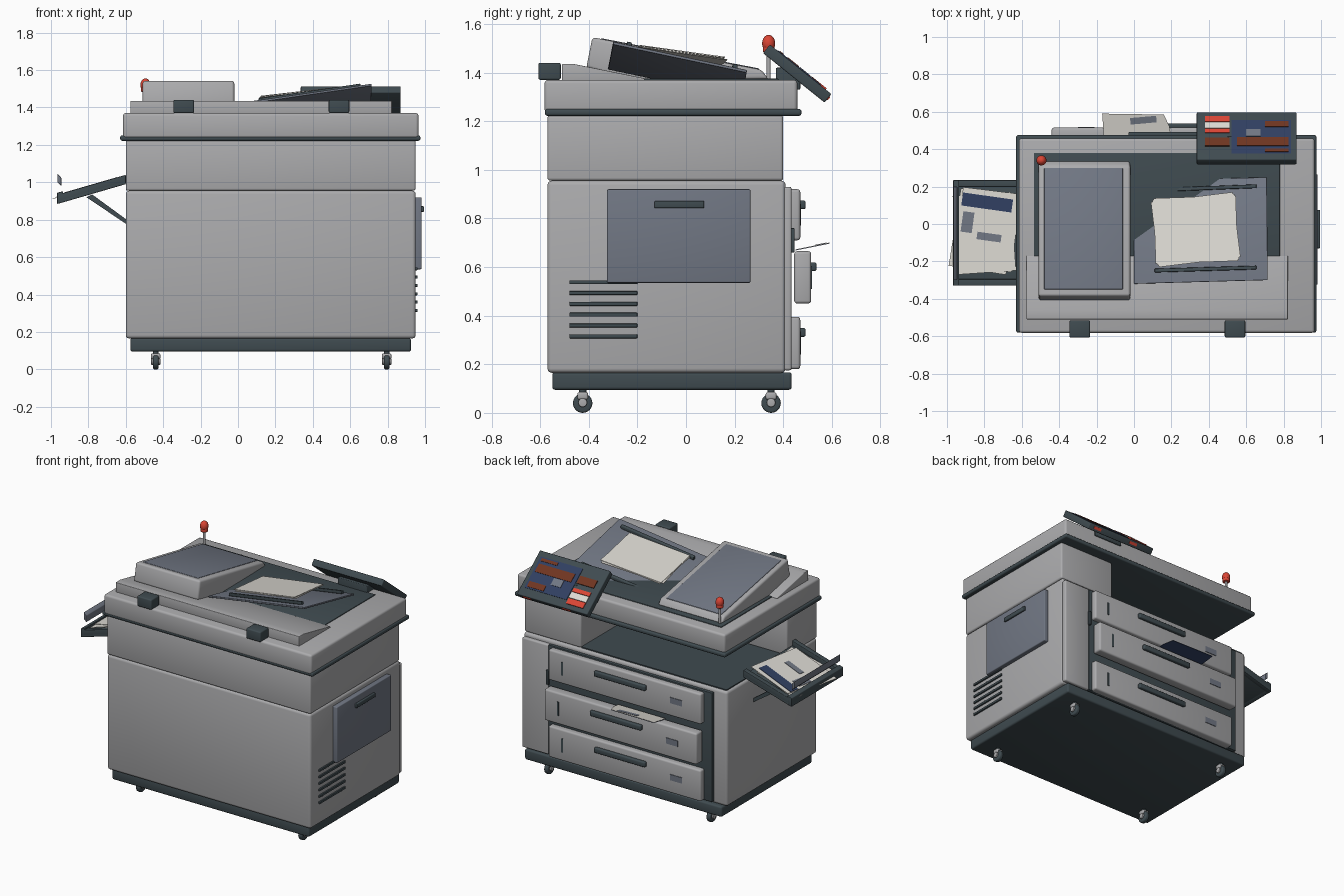
import bpy, bmesh, math
from mathutils import Matrix, Vector

cube = bpy.data.objects.get("Cube")
if cube:
    bpy.data.objects.remove(cube, do_unlink=True)


def colour(name, *rgb):
    m = bpy.data.materials.new(name)
    m.use_nodes = True
    m.diffuse_color = (*rgb, 1)
    m.node_tree.nodes["Principled BSDF"].inputs["Base Color"].default_value = (*rgb, 1)
    return m


GREY = colour("light grey", .41, .41, .42)
DARK = colour("dark slate", .05, .07, .08)
BLUE = colour("blue grey", .165, .185, .23)
CREAM = colour("paper cream", .72, .70, .65)
NAVY = colour("navy", .03, .05, .12)
RUST = colour("rust brown", .16, .035, .015)
RED = colour("signal red", .70, .06, .035)


def finish(name, bm, mat, bevel=0, mtx=None):
    bmesh.ops.recalc_face_normals(bm, faces=bm.faces)
    if bevel:
        edges = [e for e in bm.edges if e.calc_face_angle(0) > .5]
        bmesh.ops.bevel(bm, geom=edges, offset=bevel, segments=3, profile=.5,
                        affect='EDGES', clamp_overlap=True)
    if mtx:
        bm.transform(mtx)
    me = bpy.data.meshes.new(name)
    bm.to_mesh(me)
    bm.free()
    me.materials.append(mat)
    ob = bpy.data.objects.new(name, me)
    bpy.context.collection.objects.link(ob)
    bpy.ops.object.select_all(action='DESELECT')
    ob.select_set(True)
    bpy.context.view_layer.objects.active = ob
    bpy.ops.object.shade_smooth_by_angle(angle=math.radians(35))
    return ob


def solid(name, lower, upper, mat, bevel=0, mtx=None):
    """Closed solid between two matching outlines."""
    bm = bmesh.new()
    a = [bm.verts.new(p) for p in lower]
    b = [bm.verts.new(p) for p in upper]
    bm.faces.new(a)
    bm.faces.new(b)
    for i in range(len(a)):
        j = (i + 1) % len(a)
        bm.faces.new((a[i], a[j], b[j], b[i]))
    return finish(name, bm, mat, bevel, mtx)


def rect(x0, x1, y0, y1):
    return [(x0, y0), (x1, y0), (x1, y1), (x0, y1)]


def box(name, x, y, z, mat, bevel=0, mtx=None):
    r = rect(*x, *y)
    return solid(name, [(*p, z[0]) for p in r], [(*p, z[1]) for p in r], mat, bevel, mtx)


def slab(name, pts, height, t, mat, bevel=0):
    """Plate following the sloped surface height(x, y)."""
    return solid(name, [(x, y, height(x, y)) for x, y in pts],
                 [(x, y, height(x, y) + t) for x, y in pts], mat, bevel)


def side_profile(name, yz, x0, x1, mat, bevel=0):
    return solid(name, [(x0, *p) for p in yz], [(x1, *p) for p in yz], mat, bevel)


def cylinder(name, at, r, depth, mat, axis='Z', bevel=0):
    bm = bmesh.new()
    bmesh.ops.create_cone(bm, cap_ends=True, segments=24, radius1=r, radius2=r, depth=depth)
    rot = Matrix.Rotation(math.pi / 2, 4, 'Y') if axis == 'X' else Matrix()
    return finish(name, bm, mat, bevel, Matrix.Translation(at) @ rot)


def turned(cx, cy, w, h, degrees):
    c, s = math.cos(math.radians(degrees)), math.sin(math.radians(degrees))
    return [(cx + x * c - y * s, cy + x * s + y * c)
            for x, y in rect(-w / 2, w / 2, -h / 2, h / 2)]


# Casters
for x in (-.44, .795):
    for y in (-.425, .35):
        cylinder("caster_wheel", (x, y, .04), .04, .03, DARK, 'X', .008)
        cylinder("caster_hub", (x, y, .042), .018, .05, GREY, 'X', .004)
        box("caster_fork", (x - .025, x + .025), (y - .022, y + .022), (.055, .085), GREY, .008)
        cylinder("caster_stem", (x, y, .09), .015, .03, DARK)

# Cabinet
box("plinth", (-.575, .925), (-.55, .435), (.095, .167), DARK, .012)
box("lower_cabinet", (-.6, .95), (-.57, .41), (.165, .955), GREY, .018)
elbow = [(-.6, -.57), (.95, -.57), (.95, .4), (.52, .4), (.52, -.24), (-.6, -.24)]
solid("upper_cabinet", [(*p, .955) for p in elbow], [(*p, 1.225) for p in elbow], GREY, .012)
box("output_floor", (-.585, .52), (-.24, .395), (.955, .962), DARK)

# Side hatch and vents
box("side_hatch", (.94, .982), (-.325, .265), (.535, .92), BLUE, .006)
box("hatch_handle", (.975, .995), (-.13, .075), (.842, .872), DARK, .005)
for i in range(6):
    z = .315 + i * .0445
    box("side_vent", (.945, .96), (-.48, -.2), (z - .008, z + .008), DARK, .003)

# Drawers
box("drawer_backing", (-.5, .745), (.4, .432), (.18, .93), DARK, .004)
box("rear_door", (.745, .945), (.4, .435), (.175, .93), GREY, .01)
box("rear_door_grip", (.735, .755), (.425, .447), (.66, .76), DARK, .004)
for z0, z1, y1 in ((.18, .395, .47), (.45, .665, .515), (.71, .92, .47)):
    box("drawer", (-.44, .72), (y1 - .07, y1), (z0, z1), GREY, .012)
    h = z1 - .06
    box("drawer_handle", (-.03, .36), (y1 - .005, y1 + .022), (h - .022, h + .014), DARK, .008)
    box("drawer_slot", (.605, .62), (y1 - .004, y1 + .004), (z0 + .06, z1 - .06), DARK)
    box("drawer_label", (-.3, -.21), (y1 - .004, y1 + .004), (z0 + .09, z0 + .13), BLUE)

# Sheet caught in the middle drawer, printed underneath
curl = [(-.16, .45), (.2, .45), (.19, .52), (.16, .585), (-.17, .59)]
rise = lambda x, y: .668 + .2 * max(0, y - .45)
slab("caught_sheet_print", curl, rise, .002, NAVY)
slab("caught_sheet", curl, lambda x, y: rise(x, y) + .0025, .002, CREAM)
slab("caught_sheet_mark", turned(.05, .555, .14, .035, 5),
     lambda x, y: rise(x, y) + .005, .002, BLUE)

# Scanner deck
box("deck_band", (-.63, .975), (-.58, .475), (1.222, 1.25), DARK, .01)
box("scanner_deck", (-.615, .965), (-.582, .458), (1.235, 1.37), GREY, .015)
box("platen", (-.535, .78), (-.2, .38), (1.365, 1.375), DARK, .003)
side_profile("lid_wedge", [(-.51, 1.365), (-.51, 1.435), (-.46, 1.435), (-.17, 1.376),
                           (-.17, 1.365)], -.575, .823, GREY, .004)
for x in (-.29, .54):
    box("lid_hinge", (x - .055, x + .055), (-.607, -.515), (1.37, 1.44), DARK, .008)

# Document feeder
side_profile("feeder_housing", [(-.41, 1.42), (-.385, 1.545), (.31, 1.412), (.34, 1.372),
                                (-.2, 1.36)], -.51, -.02, GREY, .014)
slab("feeder_cover", rect(-.48, -.06, -.35, .3),
     lambda x, y: 1.536 - .191 * (y + .385), .012, BLUE, .003)

# Sloped input tray with sheets and guides
slope = lambda x, y: 1.363 + .15 * (x - .47) - .21 * (y - .25)
slab("input_tray", [(0, -.32), (.715, -.3), (.71, .25), (0, .23)], slope, .012, BLUE, .003)
stack = lambda x, y: 1.402 + .125 * (x - .1) - .13 * (y - .14)
for i, turn in enumerate((7, 2, 4)):
    slab("input_sheet", turned(.33, -.03, .44, .35, turn),
         lambda x, y: stack(x, y) + i * .004, .003, CREAM)
for y, x0 in ((-.245, .11), (.19, .23)):
    slab("paper_guide", [(x0, y - .014), (.655, y + .002), (.655, y + .022), (x0, y + .006)],
         lambda x, y: slope(x, y) + .012, .022, DARK, .004)

# Control panel, laid out flat then tilted
tilt = Matrix.Translation((0, .345, 1.515)) @ Matrix.Rotation(-math.atan2(.205, .255), 4, 'X')
box("control_panel", (.335, .87), (0, .325), (-.045, 0), DARK, .006, tilt)
keys = [("screen", .52, .84, .04, .27, NAVY), ("upper_key", .70, .825, .22, .26, RUST),
        ("wide_key", .55, .825, .09, .15, RUST), ("lower_key", .70, .825, .05, .07, RUST),
        ("small_key", .38, .51, .09, .145, RUST), ("dial", .60, .675, .155, .205, BLUE),
        ("stop_key", .38, .51, .255, .295, RED), ("blank_key", .38, .51, .21, .252, CREAM),
        ("start_key", .38, .51, .18, .207, RED)]
for name, x0, x1, v0, v1, mat in keys:
    lift = .003 if name == "screen" else .006
    box("panel_" + name, (x0, x1), (v0, v1), (-.001, lift), mat, 0, tilt)
for x in (.5, .8):
    box("panel_edge_button", (x - .03, x + .03), (.32, .329), (-.03, -.012), RED, 0, tilt)
box("panel_bracket", (.5, .72), (.37, .47), (1.33, 1.42), DARK, .005)

# Warning beacon
cylinder("beacon_pole", (-.495, .34, 1.43), .008, .13, GREY)
cylinder("beacon_collar", (-.495, .34, 1.495), .024, .022, RED, 'Z', .003)
bm = bmesh.new()
bmesh.ops.create_uvsphere(bm, u_segments=20, v_segments=12, radius=.027)
finish("beacon_dome", bm, RED, 0, Matrix.Translation((-.495, .34, 1.52)) @ Matrix.Diagonal((1, 1, 1.3, 1)))

# Output tray with printed sheets
ramp = lambda x, y: .99 + .29 * (x + .6)
slab("output_tray", rect(-.965, -.6, -.33, .235), ramp, .018, DARK, .003)
for y in (-.33, .2):
    slab("tray_side", rect(-.965, -.6, y, y + .035), ramp, .05, DARK, .004)
slab("tray_stop", rect(-.967, -.935, -.33, .235), ramp, .06, DARK, .004)
slab("tray_lip", [(-.965, -.3), (-.945, -.3), (-.945, .2), (-.965, .2)],
     lambda x, y: .99 - 1.0 * (x + .955), .045, BLUE, .003)
for i, (x, y, turn) in enumerate(((-.805, -.04, -9), (-.80, -.05, 4), (-.785, -.03, -7))):
    slab("printed_sheet", turned(x, y, .31, .42, turn),
         lambda x, y: ramp(x, y) + .034 + i * .006, .003, CREAM)
prints = [("header", -.785, .115, .27, .07, -8, NAVY), ("photo", -.89, .01, .06, .11, -8, BLUE),
          ("caption", -.775, -.07, .13, .04, -8, BLUE)]
for name, x, y, w, h, turn, mat in prints:
    slab("print_" + name, turned(x, y, w, h, turn), lambda x, y: ramp(x, y) + .049, .002, mat)
for y in (-.2, .1):
    solid("tray_strut", [(-.81, y, .92), (-.78, y, .935), (-.595, y, .80), (-.595, y, .775)],
          [(-.81, y + .025, .92), (-.78, y + .025, .935), (-.595, y + .025, .80),
           (-.595, y + .025, .775)], DARK)
